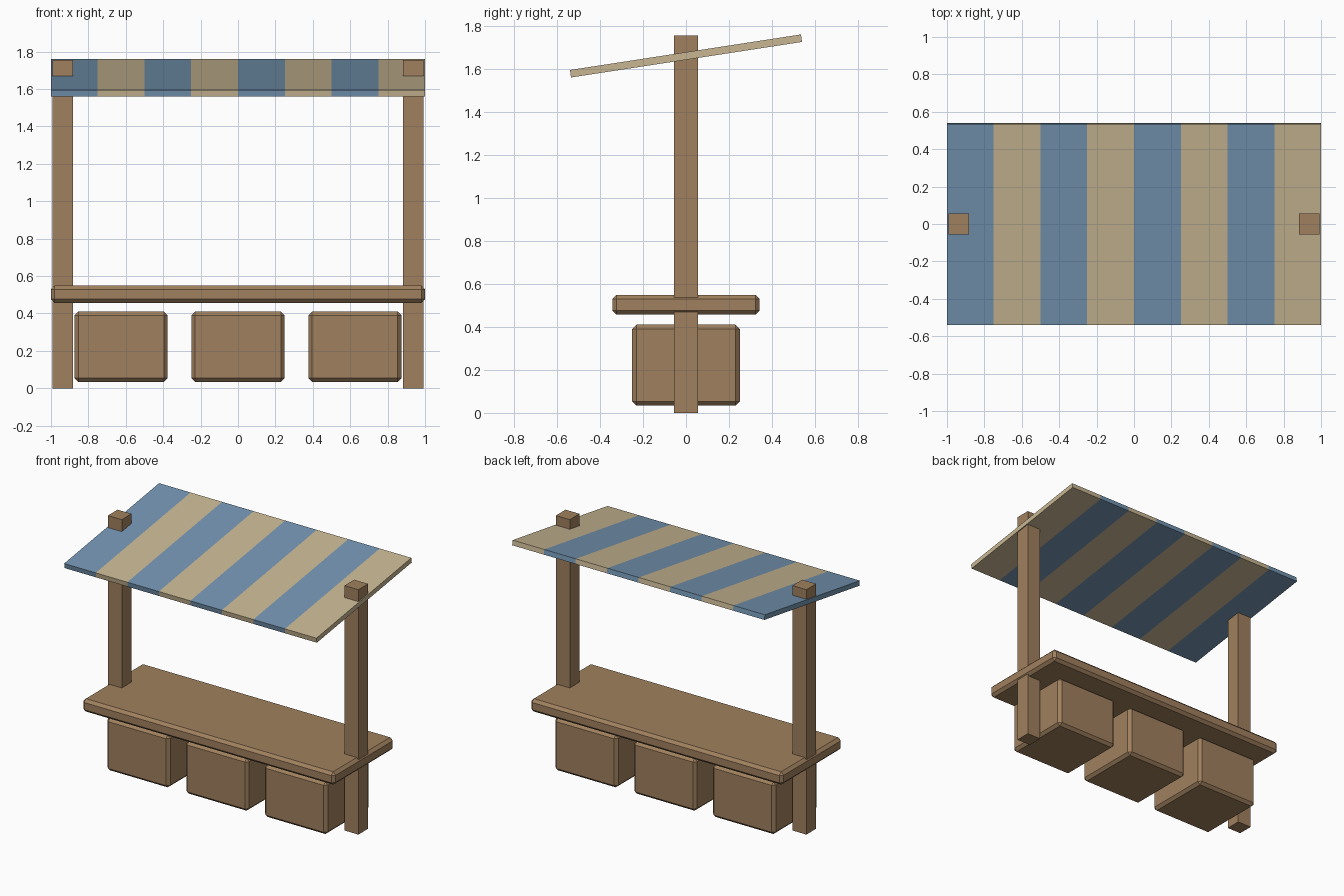
import bpy, bmesh, math
from mathutils import Matrix, Vector

if "Cube" in bpy.data.objects:
    bpy.data.objects.remove(bpy.data.objects["Cube"])


def material(name, rgb):
    lin = [((c / 255 + 0.055) / 1.055) ** 2.4 for c in rgb]
    m = bpy.data.materials.new(name)
    m.diffuse_color = (*lin, 1)
    m.use_nodes = True
    m.node_tree.nodes["Principled BSDF"].inputs["Base Color"].default_value = m.diffuse_color
    return m


wood = material("wood", (160, 128, 94))
blue = material("blue_cloth", (115, 148, 177))
cream = material("cream_cloth", (200, 182, 147))


def box(name, center, size, mats, bevel=0.0, tilt=0.0, stripes=0):
    bm = bmesh.new()
    bmesh.ops.create_cube(bm, size=1, matrix=Matrix.Diagonal((*size, 1)))
    if bevel:
        bmesh.ops.bevel(bm, geom=bm.edges[:], offset=bevel, segments=1,
                        affect='EDGES', profile=0.5)
    # cut into equal stripes along x and alternate the colours
    width = size[0] / stripes if stripes else 0
    for i in range(1, stripes):
        bmesh.ops.bisect_plane(bm, geom=bm.verts[:] + bm.edges[:] + bm.faces[:],
                               plane_co=Vector((-size[0] / 2 + i * width, 0, 0)),
                               plane_no=Vector((1, 0, 0)))
    if stripes:
        for f in bm.faces:
            i = math.floor((f.calc_center_median().x + size[0] / 2) / width)
            f.material_index = min(max(i, 0), stripes - 1) % 2
    bm.transform(Matrix.Translation(center) @ Matrix.Rotation(tilt, 4, 'X'))
    bm.normal_update()
    mesh = bpy.data.meshes.new(name)
    bm.to_mesh(mesh)
    bm.free()
    for m in mats:
        mesh.materials.append(m)
    ob = bpy.data.objects.new(name, mesh)
    bpy.context.collection.objects.link(ob)
    return ob


# posts running from the ground up through the awning
for side, label in ((-1, "left"), (1, "right")):
    box(label + "_post", (side * 0.938, 0, 0.8775), (0.11, 0.11, 1.755), [wood])

# counter top
box("counter", (0, 0, 0.503), (2.0, 0.686, 0.092), [wood], bevel=0.02)

# crates hanging below the counter
for i, label in enumerate(("left", "middle", "right")):
    box(label + "_crate", ((i - 1) * 0.625, 0, 0.222), (0.498, 0.5, 0.376),
        [wood], bevel=0.02)

# tilted striped awning, low at the front
box("awning", (0, 0, 1.66), (2.0, 1.087, 0.035), [blue, cream],
    tilt=math.radians(8.75), stripes=8)
